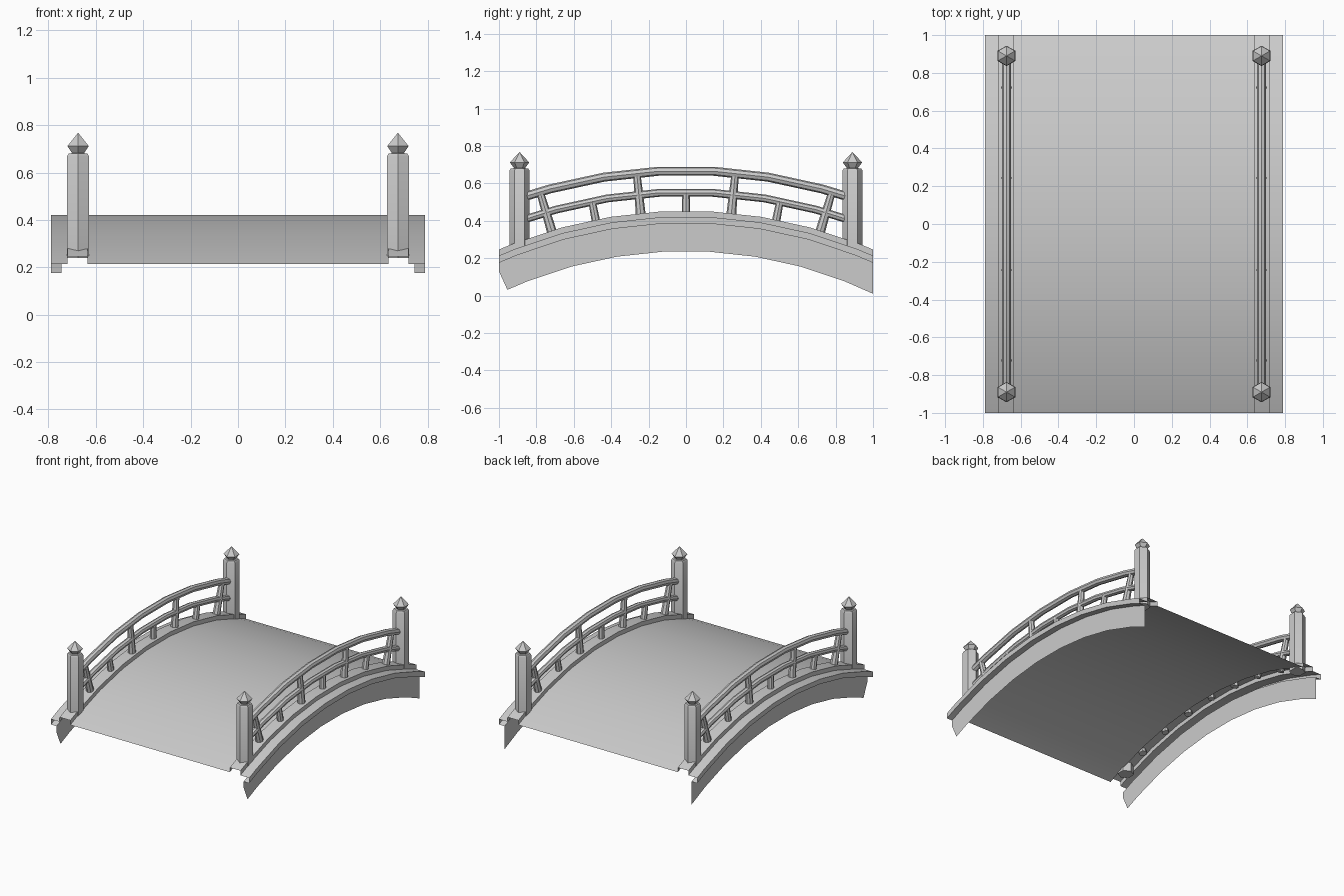
import bpy, bmesh
from math import sin, cos, asin, pi, radians
from mathutils import Vector, Matrix

if "Cube" in bpy.data.objects:
    bpy.data.objects.remove(bpy.data.objects["Cube"])

ZC = -2.066          # height of the common arc centre
STEP = 0.0537        # half of one arc segment angle
RAIL_X = 0.675


def arc(top, end, end_front=None):
    """Faceted arc (y, z) with given crown height, trimmed at +-end in y."""
    r = (top - ZC) / cos(STEP)
    a0 = -asin((end_front or end) / r)
    a1 = asin(end / r)
    mids = [k * STEP for k in (-7, -5, -3, -1, 1, 3, 5, 7)]
    angles = [a0] + [a for a in mids if a0 + 0.01 < a < a1 - 0.01] + [a1]
    return [(r * sin(a), ZC + r * cos(a), a) for a in angles]


def make(name, verts, faces, mirror=(True, False, False), closed=False):
    me = bpy.data.meshes.new(name)
    me.from_pydata(verts, [], faces)
    if closed:
        bm = bmesh.new()
        bm.from_mesh(me)
        bmesh.ops.recalc_face_normals(bm, faces=bm.faces)
        bm.to_mesh(me)
        bm.free()
    ob = bpy.data.objects.new(name, me)
    bpy.context.collection.objects.link(ob)
    if any(mirror):
        m = ob.modifiers.new("mirror", 'MIRROR')
        m.use_axis = mirror
        m.merge_threshold = 0.0005
    bpy.ops.object.select_all(action='DESELECT')
    ob.select_set(True)
    bpy.context.view_layer.objects.active = ob
    bpy.ops.object.shade_smooth_by_angle(angle=radians(32))
    return ob


def skin(rings):
    """Join equal rings of points into a capped tube."""
    n = len(rings[0])
    verts = [p for r in rings for p in r]
    faces = [(i * n + j, i * n + (j + 1) % n, (i + 1) * n + (j + 1) % n, (i + 1) * n + j)
             for i in range(len(rings) - 1) for j in range(n)]
    faces += [tuple(range(n))[::-1], tuple(range(len(verts) - n, len(verts)))]
    return verts, faces


# Deck sheet with raised curb and outer lip: (x, crown height)
profile = [(0, .42), (.635, .42), (.635, .45), (.72, .45), (.72, .42),
           (.79, .42), (.79, .385), (.745, .385)]
lines = [[(x, y, z) for y, z, a in arc(top, 1)] for x, top in profile]
m = len(lines[0])
make("deck", [p for l in lines for p in l],
     [(i * m + j, (i + 1) * m + j, (i + 1) * m + j + 1, i * m + j + 1)
      for i in range(len(lines) - 1) for j in range(m - 1)])

# Side beams: thin sheets, front end cut at a slant
upper = [(.745, y, z) for y, z, a in arc(.385, 1)]
lower = [(.745, y, z) for y, z, a in arc(.235, 1, .955)]
quads = [(j, m + j, m + j + 1, j + 1) for j in range(m - 1)]
quads[0] = (0, 2 * m, m, m + 1, 1)
make("side_beam", upper + lower + [(.745, -1, .13)], quads)

# Handrails following the arc
for name, top, rad in (("top_rail", .665, .024), ("middle_rail", .55, .021)):
    rings = []
    for y, z, a in arc(top, .855):
        rings.append([(RAIL_X + rad * cos(t), y + rad * sin(t) * sin(a), z + rad * sin(t) * cos(a))
                      for t in [k * pi / 4 for k in range(8)]])
    make(name, *skin(rings), closed=True)

# Balusters pointing away from the arc centre, alternately short and tall
for k in range(-3, 4):
    tall = k % 2
    a = k * 0.0965
    rot = Matrix.Rotation(-a, 3, 'X')
    r0, r1 = .425 - ZC, (.66 if tall else .55) - ZC
    w0, w1 = (.027, .020) if tall else (.023, .020)
    rings = []
    for r, w in ((r0, w0), (r1, w1)):
        rings.append([tuple(rot @ Vector((w * cos(t), w * sin(t), r)) + Vector((RAIL_X, 0, ZC)))
                      for t in [j * pi / 4 for j in range(8)]])
    make(f"baluster_{k + 4}", *skin(rings), closed=True)


# Hexagonal end posts and pointed finials
def hex_turned(name, prof):
    rings = [[(RAIL_X + r * cos(t), .89 + r * sin(t), z)
              for t in [pi / 6 + j * pi / 3 for j in range(6)]] for r, z in prof]
    make(name, *skin(rings), mirror=(True, True, False), closed=True)


hex_turned("post", [(.054, .24), (.054, .668), (.046, .68)])
hex_turned("finial", [(.040, .672), (.030, .683), (.052, .712), (.001, .767)])
